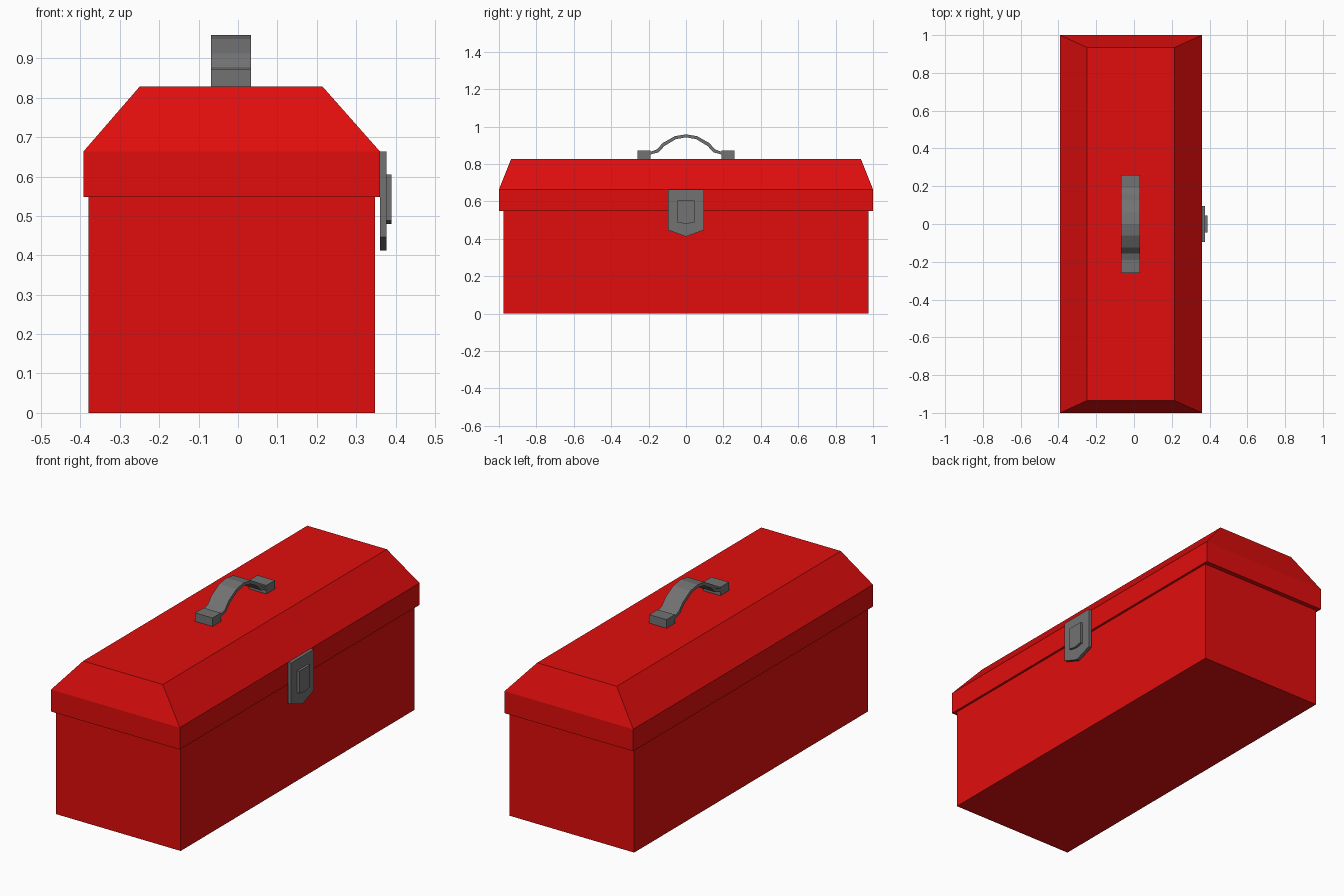
import bpy, bmesh

if "Cube" in bpy.data.objects:
    bpy.data.objects.remove(bpy.data.objects["Cube"])


def material(name, rgb):
    m = bpy.data.materials.new(name)
    m.diffuse_color = (*rgb, 1)
    m.use_nodes = True
    m.node_tree.nodes["Principled BSDF"].inputs["Base Color"].default_value = m.diffuse_color
    return m


RED = material("red paint", (0.75, 0.004, 0.004))
STEEL = material("grey steel", (0.17, 0.17, 0.17))


def loft(name, rings, mat):
    """Closed solid through matching rings of points, capped at both ends."""
    bm = bmesh.new()
    loops = [[bm.verts.new(p) for p in ring] for ring in rings]
    n = len(loops[0])
    for a, b in zip(loops, loops[1:]):
        for i in range(n):
            j = (i + 1) % n
            bm.faces.new((a[i], a[j], b[j], b[i]))
    bm.faces.new(loops[0][::-1])
    bm.faces.new(loops[-1])
    bmesh.ops.recalc_face_normals(bm, faces=bm.faces)
    me = bpy.data.meshes.new(name)
    bm.to_mesh(me)
    bm.free()
    me.materials.append(mat)
    ob = bpy.data.objects.new(name, me)
    bpy.context.collection.objects.link(ob)
    return ob


def rect(x0, x1, y, z):
    return [(x0, -y, z), (x1, -y, z), (x1, y, z), (x0, y, z)]


def extrude_x(name, profile, x0, x1, mat):
    """Solid from a (y, z) profile between two x positions."""
    return loft(name, [[(x, y, z) for y, z in profile] for x in (x0, x1)], mat)


# Box body and overhanging lid with sloped shoulders
loft("box_body", [rect(-0.38, 0.348, 0.975, 0), rect(-0.38, 0.348, 0.975, 0.548)], RED)
loft("lid", [rect(-0.392, 0.36, 1.0, 0.548),
             rect(-0.392, 0.36, 1.0, 0.664),
             rect(-0.25, 0.215, 0.935, 0.828)], RED)

# Handle: two feet and an arched strap
HX0, HX1 = -0.068, 0.033
for side, s in (("front", -1), ("back", 1)):
    foot = [(s * 0.26, 0.828), (s * 0.19, 0.828), (s * 0.19, 0.873), (s * 0.26, 0.873)]
    extrude_x(side + "_handle_foot", foot, HX0, HX1, STEEL)

outer = [(0.19, 0.866), (0.155, 0.878), (0.125, 0.912), (0.06, 0.949)]
inner = [(0.19, 0.851), (0.147, 0.863), (0.115, 0.897), (0.055, 0.933)]


def arch(half, top):
    return [(-y, z) for y, z in half] + [(0, top)] + half[::-1]


extrude_x("handle_strap", arch(outer, 0.959) + arch(inner, 0.943)[::-1], HX0, HX1, STEEL)


# Latch: pointed plate with a smaller raised tab
def shield(w, top, side, tip):
    return [(-w, top), (-w, side), (0, tip), (w, side), (w, top)]


extrude_x("latch_plate", shield(0.095, 0.664, 0.447, 0.412), 0.36, 0.377, STEEL)
extrude_x("latch_tab", shield(0.045, 0.605, 0.488, 0.48), 0.377, 0.39, STEEL)
